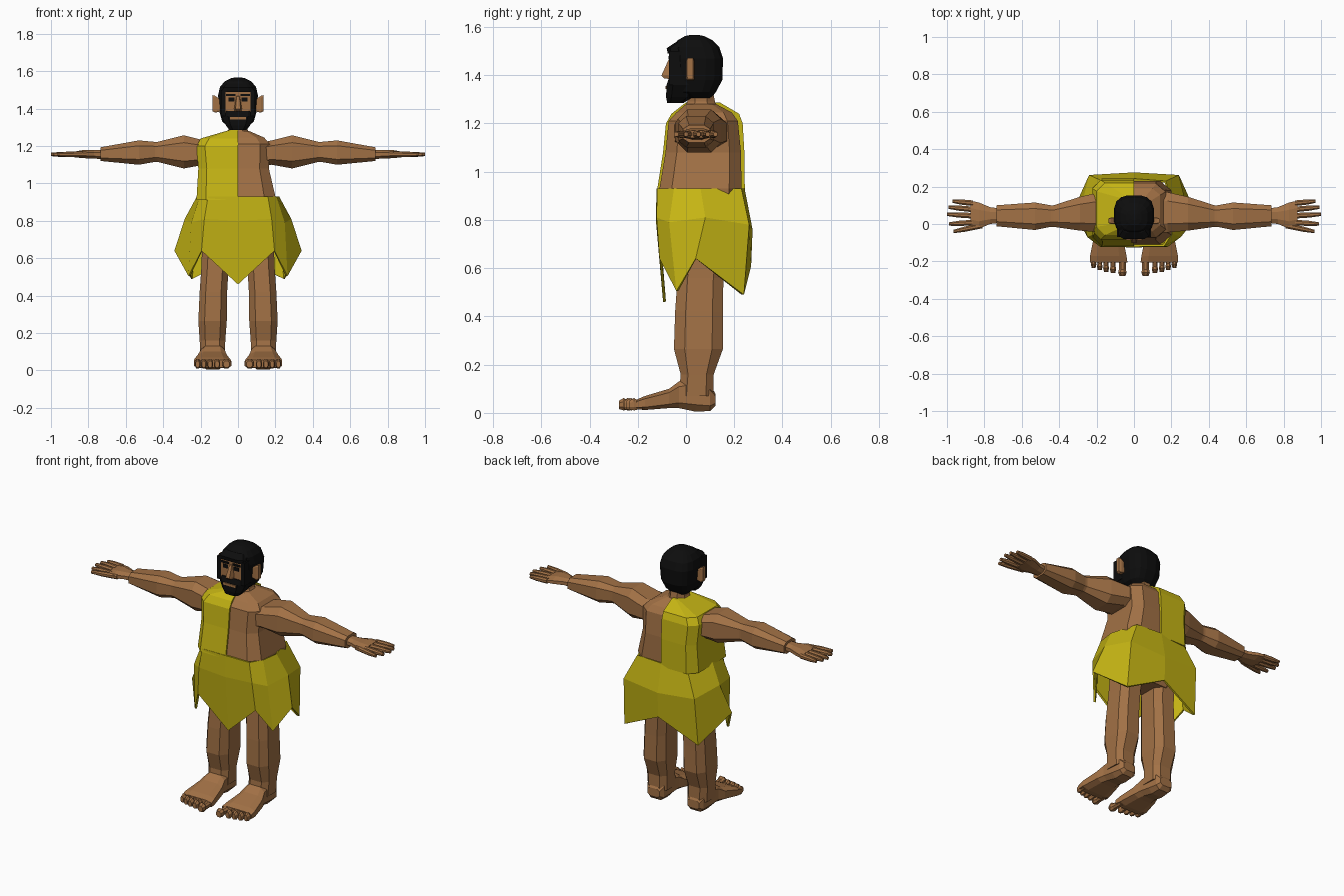
import bpy, bmesh, math
from mathutils import Vector


def material(name, rgb):
    m = bpy.data.materials.new(name)
    m.diffuse_color = (*rgb, 1)
    return m


SKIN = material("skin", (0.36, 0.165, 0.06))
CLOTH = material("yellow_cloth", (0.56, 0.46, 0.007))
HAIR = material("black_hair", (0.004, 0.004, 0.004))


def loft(name, rings, mat, caps=True):
    """Bridge equal-length rings of points, closing both ends."""
    bm = bmesh.new()
    loops = [[bm.verts.new(p) for p in r] for r in rings]
    n = len(loops[0])
    for a, b in zip(loops, loops[1:]):
        for i in range(n):
            j = (i + 1) % n
            bm.faces.new((a[i], a[j], b[j], b[i]))
    if caps:
        bm.faces.new(loops[0][::-1])
        bm.faces.new(loops[-1])
    bmesh.ops.recalc_face_normals(bm, faces=bm.faces)
    me = bpy.data.meshes.new(name)
    bm.to_mesh(me)
    bm.free()
    me.materials.append(mat)
    ob = bpy.data.objects.new(name, me)
    bpy.context.collection.objects.link(ob)
    return ob


def octagon(a0, a1, b0, b1, cut=0.28):
    """Rectangle with cut corners."""
    ca, cb = (a1 - a0) * cut, (b1 - b0) * cut
    return [(a0 + ca, b0), (a1 - ca, b0), (a1, b0 + cb), (a1, b1 - cb),
            (a1 - ca, b1), (a0 + ca, b1), (a0, b1 - cb), (a0, b0 + cb)]


def loft_z(name, rows, mat, s=1, cut=0.28):
    """rows: z, x0, x1, y0, y1"""
    return loft(name, [[(s * x, y, z) for x, y in octagon(x0, x1, y0, y1, cut)]
                       for z, x0, x1, y0, y1 in rows], mat)


def loft_x(name, rows, mat, s=1, cut=0.28):
    """rows: x, y0, y1, z0, z1"""
    return loft(name, [[(s * x, y, z) for y, z in octagon(y0, y1, z0, z1, cut)]
                       for x, y0, y1, z0, z1 in rows], mat)


def loft_y(name, rows, mat, s=1, cut=0.28):
    """rows: y, x0, x1, z0, z1"""
    return loft(name, [[(s * x, y, z) for x, z in octagon(x0, x1, z0, z1, cut)]
                       for y, x0, x1, z0, z1 in rows], mat)


def block(name, x0, x1, y0, y1, z0, z1, mat, s=1):
    return loft(name, [[(s * x, y, z) for x, y in
                        ((x0, y0), (x1, y0), (x1, y1), (x0, y1))] for z in (z0, z1)], mat)


# Torso and neck
loft_z("torso", [(0.64, -.13, .13, .02, .17), (0.74, -.18, .18, -.06, .2),
                 (0.93, -.2, .2, -.11, .23), (1.08, -.165, .165, -.085, .228),
                 (1.21, -.17, .17, -.072, .215), (1.245, -.14, .14, -.04, .19),
                 (1.28, -.06, .06, .0, .125)], SKIN, cut=0.15)
loft_z("neck", [(1.25, -.07, .07, -.01, .13), (1.29, -.05, .05, .005, .12),
                (1.34, -.05, .05, .01, .11)], SKIN)

# Tunic covering one half of the chest, back and shoulder
tunic = []
for z, xo, yf, yb, c in ((.91, .222, -.122, .244, .05), (1.08, .212, -.095, .242, .045),
                         (1.2, .222, -.083, .235, .045), (1.24, .2, -.06, .22, .045),
                         (1.287, .04, .0, .14, .01)):
    tunic.append([(0, yf, z), (-xo + c, yf, z), (-xo, yf + c, z),
                  (-xo, yb - c, z), (-xo + c, yb, z), (0, yb, z)])
loft("tunic", tunic, CLOTH)


# Ragged skirt, defined on one half and mirrored
def mirrored(half):
    return half + [(-x, y, z) for x, y, z in half[-2:0:-1]]


top = [(0, -.122, .93), (.16, -.12, .93), (.205, -.05, .93),
       (.22, .06, .93), (.17, .23, .93), (0, .243, .93)]
mid = [(0, -.125, .8), (.18, -.122, .81), (.25, -.07, .79),
       (.285, .08, .81), (.24, .262, .78), (0, .276, .76)]
hem = [(0, -.095, .46), (.195, -.11, .64), (.265, -.04, .505),
       (.34, .04, .64), (.25, .24, .49), (0, .27, .61)]
skirt = loft("skirt", [mirrored(r) for r in (top, mid, hem)], CLOTH, caps=False)
solid = skirt.modifiers.new("thickness", 'SOLIDIFY')
solid.thickness = 0.012
solid.offset = -1

for s, side in ((1, "left"), (-1, "right")):
    # Arm
    loft_x("arm_" + side, [(.1, -.05, .17, 1.09, 1.21), (.18, -.045, .17, 1.1, 1.23),
                           (.29, -.035, .145, 1.08, 1.257), (.43, -.015, .1, 1.115, 1.222),
                           (.445, -.015, .1, 1.115, 1.222), (.53, -.032, .115, 1.1, 1.23),
                           (.735, -.012, .1, 1.12, 1.193)], SKIN, s, cut=0.22)
    # Palm
    loft_x("palm_" + side, [(.73, .005, .085, 1.13, 1.18), (.77, .0, .09, 1.133, 1.178),
                            (.83, -.025, .115, 1.135, 1.178), (.875, -.015, .125, 1.14, 1.17)],
           SKIN, s)
    # Fingers and thumb: base point, tip point
    for i, (xa, ya, xb, yb) in enumerate(((.86, .111, .97, .122), (.86, .078, .992, .09),
                                          (.86, .044, 1.0, .052), (.86, .008, .988, .0),
                                          (.81, -.008, .965, -.04))):
        rows = [(xa + (xb - xa) * t, ya + (yb - ya) * t - r, ya + (yb - ya) * t + r,
                 1.155 - r, 1.155 + r) for t, r in ((0, .015), (.6, .014), (1, .009))]
        loft_x(f"finger_{side}_{i}", rows, SKIN, s)

    # Leg
    loft_z("leg_" + side, [(.76, .03, .19, -.02, .18), (.56, .05, .195, -.035, .155),
                           (.42, .058, .205, -.045, .153), (.265, .06, .212, -.05, .153),
                           (.16, .068, .205, -.022, .115), (.07, .07, .2, -.03, .115)],
           SKIN, s, cut=0.22)
    # Foot
    loft_y("foot_" + side, [(.122, .095, .175, .03, .08), (.1, .08, .19, .008, .115),
                            (.04, .075, .195, .005, .15), (-.03, .07, .2, .02, .13),
                            (-.07, .06, .215, .02, .1), (-.17, .04, .235, .012, .07),
                            (-.205, .035, .235, .015, .055)], SKIN, s, cut=0.2)
    # Toes
    for i, (x, w, y) in enumerate(((.062, .023, -.278), (.112, .017, -.262),
                                   (.149, .016, -.256), (.183, .015, -.247),
                                   (.216, .015, -.235))):
        loft_y(f"toe_{side}_{i}", [(-.18, x - w * .8, x + w * .8, .014, .052),
                                   (y + .035, x - w * .8, x + w * .8, .014, .05),
                                   (y + .02, x - w, x + w, .01, .062),
                                   (y, x - w * .7, x + w * .7, .016, .05)], SKIN, s)
    # Ear, flaring outward
    loft_x("ear_" + side, [(.095, .0, .035, 1.385, 1.45), (.122, .0, .035, 1.378, 1.468),
                           (.135, .005, .03, 1.385, 1.472)], SKIN, s, cut=0.1)
    # Eye and eyebrow plates
    block("eye_" + side, .02, .052, -.07, -.06, 1.438, 1.46, HAIR, s)
    block("eyebrow_" + side, .014, .064, -.073, -.06, 1.468, 1.479, HAIR, s)
    # Sideburn framing the face
    block("sideburn_" + side, .068, .092, -.07, .02, 1.36, 1.5, HAIR, s)

# Hair: twelve-sided rounded cap
rings = []
for z, hx, yf, yb in ((1.305, .055, 0, .105), (1.33, .085, -.045, .125), (1.38, .1, -.056, .152),
                      (1.47, .108, -.058, .155), (1.515, .098, -.06, .14),
                      (1.545, .073, -.035, .11), (1.562, .04, -.005, .075),
                      (1.567, .015, .02, .05)):
    ring = []
    for k in range(16):
        a = 2 * math.pi * (k + .5) / 16
        c, d = math.cos(a), math.sin(a)
        ring.append((hx * math.copysign(abs(c) ** .7, c),
                     (yf + yb) / 2 + (yb - yf) / 2 * math.copysign(abs(d) ** .7, d), z))
    rings.append(ring)
loft("hair", rings, HAIR)
loft_z("fringe", [(1.49, -.085, .085, -.076, .02), (1.512, -.08, .08, -.08, .02),
                  (1.535, -.06, .06, -.045, .02)], HAIR, cut=0.15)

# Face, nose, beard and mouth
block("face", -.07, .07, -.066, 0, 1.37, 1.495, SKIN)
loft("nose", [[(-.01, -.06, 1.47), (.01, -.06, 1.47), (.008, -.072, 1.465), (-.008, -.072, 1.465)],
              [(-.022, -.06, 1.4), (.022, -.06, 1.4), (.013, -.102, 1.398), (-.013, -.102, 1.398)],
              [(-.018, -.06, 1.384), (.018, -.06, 1.384), (.01, -.09, 1.386), (-.01, -.09, 1.386)]],
     SKIN)
loft_z("beard", [(1.285, -.045, .045, -.078, -.01), (1.31, -.065, .065, -.083, .03),
                 (1.36, -.09, .09, -.08, .05), (1.388, -.092, .092, -.071, .05)], HAIR, cut=0.2)
block("mouth", -.042, .042, -.086, -.07, 1.342, 1.356, SKIN)
